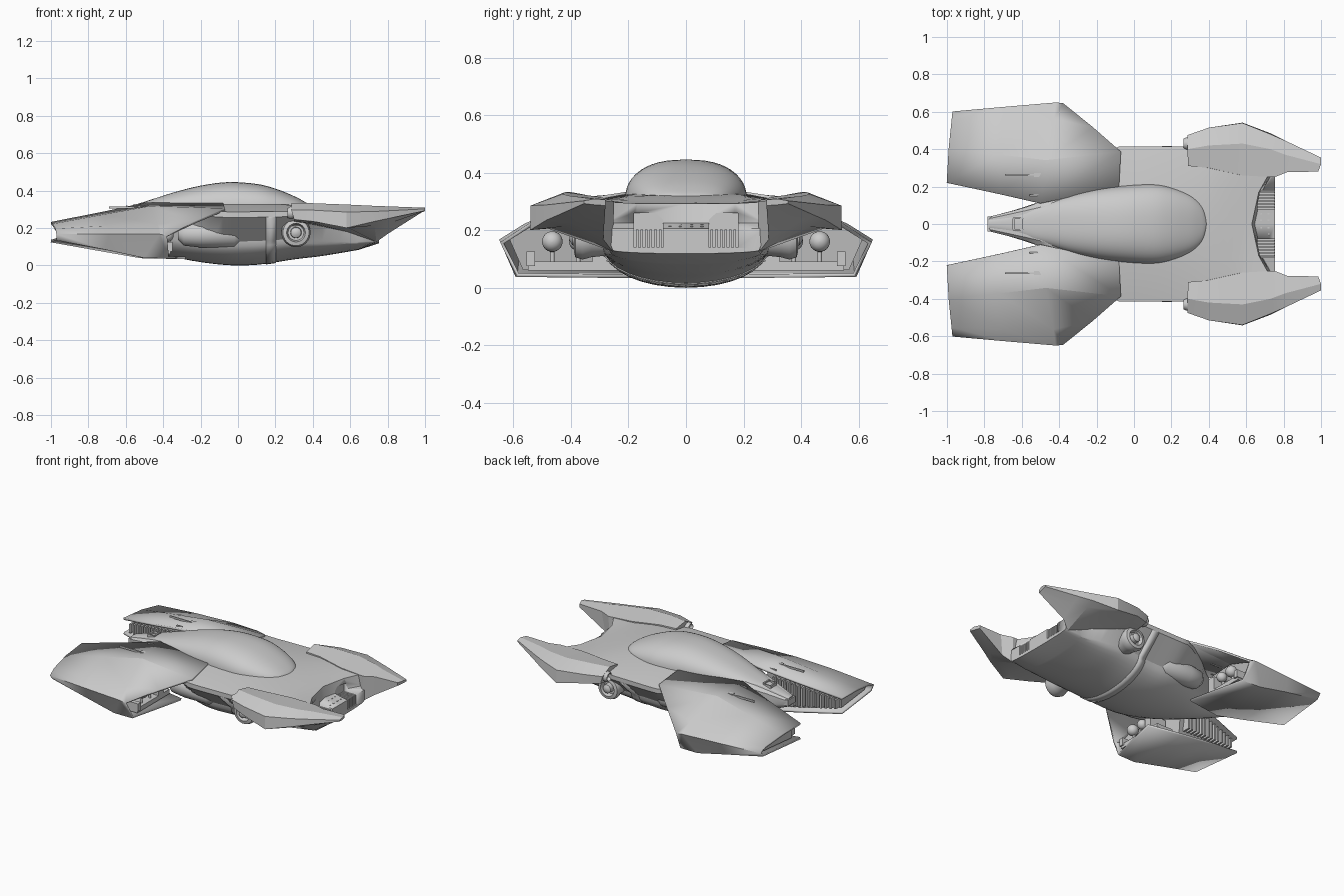
import bpy, bmesh, math
from mathutils import Vector

if "Cube" in bpy.data.objects:
    bpy.data.objects.remove(bpy.data.objects["Cube"])

COL = bpy.context.collection


def finish(name, bm, mirror=False, angle=30):
    bmesh.ops.recalc_face_normals(bm, faces=bm.faces)
    me = bpy.data.meshes.new(name)
    bm.to_mesh(me)
    bm.free()
    ob = bpy.data.objects.new(name, me)
    COL.objects.link(ob)
    for o in bpy.context.selected_objects:
        o.select_set(False)
    ob.select_set(True)
    bpy.context.view_layer.objects.active = ob
    bpy.ops.object.shade_smooth_by_angle(angle=math.radians(angle))
    if mirror:
        m = ob.modifiers.new("mirror", 'MIRROR')
        m.use_axis = (False, True, False)
        m.use_clip = False
    return ob


def loft(name, rings, closed=True, mirror=False, angle=30):
    """Skin a list of equal-length point rings."""
    bm = bmesh.new()
    vs = [[bm.verts.new(p) for p in r] for r in rings]
    n = len(rings[0])
    for a, b in zip(vs, vs[1:]):
        for i in range(n if closed else n - 1):
            j = (i + 1) % n
            bm.faces.new((a[i], a[j], b[j], b[i]))
    if closed:
        bm.faces.new(vs[0])
        bm.faces.new(vs[-1])
    return finish(name, bm, mirror, angle)


def thicken(ob, t):
    m = ob.modifiers.new("thickness", 'SOLIDIFY')
    m.thickness = t
    m.offset = 0


def spline(rows, steps=4):
    """Catmull-Rom refinement of a table of sections."""
    out = []
    for i in range(len(rows) - 1):
        p0, p1, p2 = rows[max(i - 1, 0)], rows[i], rows[i + 1]
        p3 = rows[min(i + 2, len(rows) - 1)]
        for s in range(steps):
            t = s / steps
            out.append([0.5 * (2 * b + (c - a) * t + (2 * a - 5 * b + 4 * c - d) * t * t
                               + (3 * b - a - 3 * c + d) * t ** 3)
                        for a, b, c, d in zip(p0, p1, p2, p3)])
    return out + [list(rows[-1])]


def boxes(name, items, mirror=True):
    """Boxes given as (centre, size) in one object."""
    bm = bmesh.new()
    for c, s in items:
        for v in bmesh.ops.create_cube(bm, size=1)['verts']:
            v.co = Vector([v.co[k] * s[k] + c[k] for k in range(3)])
    return finish(name, bm, mirror)


def lathe(name, origin, axis, profile, n=28):
    """Turn (distance, radius) pairs round an axis."""
    ax = Vector(axis).normalized()
    u = ax.orthogonal().normalized()
    w = ax.cross(u)
    rings = [[Vector(origin) + ax * d + (u * math.cos(2 * math.pi * i / n)
              + w * math.sin(2 * math.pi * i / n)) * r for i in range(n)] for d, r in profile]
    return loft(name, rings, mirror=True, angle=40)


# hull: x, top z, deck y, deck z, shoulder y, shoulder z, lip z, belly y, belly z, keel z
def hull_ring(s):
    x, zt, y1, z1, ys, zs, zl, yu, zu, zb = s
    half = [(y1, z1), (min(ys, .415), zs), (min(ys, .415), zl)]
    half += [(yu * math.cos(t * math.pi / 16), zu - (zu - zb) * math.sin(t * math.pi / 16))
             for t in range(8)]
    ring = [(0, zt)] + half + [(0, zb)] + [(-y, z) for y, z in reversed(half)]
    # the deck edge above the nose shelf is swept forward at the sides
    return [(x + (.1 * (y / .28) ** 2 if .6 < x < .7 and z > .19 else 0), y, z) for y, z in ring]


hull = spline([
    (-.77, .26, .03, .26, .04, .25, .235, .035, .225, .20),
    (-.50, .33, .09, .325, .12, .30, .25, .12, .20, .09),
    (-.30, .335, .15, .33, .27, .305, .27, .21, .15, .035),
    (-.08, .335, .21, .325, .415, .287, .257, .275, .13, .003),
    (.10, .335, .21, .325, .415, .287, .257, .28, .13, .003),
    (.30, .325, .20, .323, .41, .29, .26, .29, .14, .032),
    (.45, .312, .20, .315, .36, .30, .25, .28, .13, .05),
    (.63, .292, .17, .292, .27, .298, .23, .265, .125, .08)])
hull += [(.645, .225, .17, .225, .275, .225, .20, .265, .125, .083),
         (.755, .205, .17, .205, .275, .205, .19, .255, .13, .118)]
hull_ob = loft("hull", [hull_ring(s) for s in hull])

# nose vent recesses and fins
cut = boxes("vent_cutter", [((.74, y, .20), (.16, .10, .12)) for y in (.13, -.13)], False)
cut.hide_render = True
cut.hide_set(True)
b = hull_ob.modifiers.new("vents", 'BOOLEAN')
b.object = cut
b.solver = 'EXACT'
boxes("nose_vent_fins", [((.70, .09 + i * .016, .17), (.10, .009, .065)) for i in range(6)])
boxes("nose_bolts", [((x, y, .216 - (x - .68) * .15), (.01, .01, .008))
                     for x in (.68, .72) for y in (.02, .055)])

# canopy teardrop running back into the tail: x, half width, top z
def canopy_ring(s):
    x, w, zt = s
    base = min(.30, zt - .03)
    pts = []
    for i in range(25):
        c, q = math.cos(math.pi * i / 24), math.sin(math.pi * i / 24)
        pts.append((x, w * math.copysign(abs(c) ** .82, c), base + (zt - base) * abs(q) ** .82))
    return pts


loft("canopy", [canopy_ring(s) for s in spline([
    (-.775, .035, .262), (-.62, .065, .305), (-.5, .10, .34), (-.35, .15, .388), (-.2, .185, .426),
    (-.05, .205, .445), (.1, .212, .435), (.2, .195, .41), (.3, .155, .37), (.36, .105, .338),
    (.385, .05, .32), (.39, .01, .31)])])
boxes("tail_frame", [((-.62, .03, .30), (.055, .008, .03)), ((-.645, 0, .298), (.01, .06, .03)),
                     ((-.595, 0, .305), (.01, .06, .03)), ((-.76, 0, .235), (.045, .08, .04))])

# rear wings: hollow shells, open at the front, slotted on the inner and rear edges
wing = [
    [(-1, .22, .225), (-.99, .40, .215), (-.975, .55, .19), (-.97, .595, .165),
     (-.97, .57, .14), (-1, .22, .13)],
    [(-.72, .16, .28), (-.72, .37, .265), (-.70, .56, .205), (-.69, .62, .165),
     (-.71, .585, .09), (-.72, .18, .08)],
    [(-.50, .11, .328), (-.47, .34, .31), (-.43, .56, .215), (-.42, .643, .165),
     (-.50, .59, .045), (-.52, .16, .045)],
    [(-.08, .20, .327), (-.07, .385, .298), (-.22, .515, .235), (-.38, .64, .155),
     (-.37, .585, .043), (-.28, .20, .04)]]
thicken(loft("rear_wing_shell", wing, closed=False, mirror=True, angle=12), .014)


def inset(ring, k, dx):
    c = sum((Vector(p) for p in ring), Vector()) / len(ring)
    return [c + (Vector(p) - c) * k + Vector((dx, 0, 0)) for p in ring]


loft("rear_wing_core", [inset(wing[0], .78, .03), inset(wing[1], .86, 0), inset(wing[2], .88, 0)],
     mirror=True)
# slats along the inner edge of each wing
slats = []
for i in range(14):
    t = i / 13
    x = -.95 + .4 * t
    slats.append(((x, .24 - .08 * t, .175 + .01 * t), (.012, .05, .06 + .13 * t)))
boxes("wing_inner_slats", slats)
boxes("wing_top_louvres", [((-.54, .263, .309), (.30, .008, .012)), ((-.48, .263, .313), (.11, .022, .012)),
                           ((-.52, .155, .322), (.08, .008, .012))])

# engine fittings inside the wing openings
for i, (y, r) in enumerate([(.465, .036), (.375, .032)]):
    lathe(f"engine_ball_{i}", (-.38, y, .16), (1, 0, 0),
          [(-r * math.cos(a * math.pi / 12), max(r * math.sin(a * math.pi / 12), .001))
           for a in range(13)], 20)
    lathe(f"engine_pipe_{i}", (-.52, y, .16), (1, 0, 0), [(0, .02), (.14, .02)], 16)
    lathe(f"engine_strut_{i}", (-.39, y, .06), (0, 0, 1), [(0, .008), (.09, .008)], 10)
boxes("engine_tray", [((-.42, .38, .075), (.12, .34, .03)), ((-.40, .54, .10), (.10, .03, .05)),
                      ((-.42, .30, .13), (.12, .05, .10))])
lathe("side_pod", (-.32, .245, .165), (1, 0, 0),
      [(0, .03), (.03, .06), (.12, .07), (.30, .07), (.33, .05), (.34, .01)])

# front prongs
prong = [
    [(.29, .31, .315), (.285, .40, .332), (.285, .475, .295), (.30, .475, .245),
     (.30, .40, .235), (.30, .31, .25)],
    [(.40, .30, .315), (.40, .42, .332), (.40, .515, .295), (.40, .515, .235),
     (.40, .45, .225), (.40, .29, .215)],
    [(.58, .26, .305), (.58, .43, .325), (.58, .54, .285), (.58, .542, .20),
     (.58, .48, .205), (.58, .27, .18)],
    [(.75, .25, .298), (.73, .40, .318), (.73, .48, .288), (.73, .485, .235),
     (.73, .43, .212), (.74, .255, .125)],
    [(.82, .278, .302), (.81, .37, .315), (.81, .445, .292), (.81, .445, .252),
     (.81, .39, .225), (.80, .288, .168)],
    [(.985, .28, .306), (1, .32, .308), (1, .355, .302), (1, .355, .292),
     (.995, .32, .288), (.985, .28, .285)]]
loft("front_prong", prong, mirror=True, angle=20)
lathe("prong_rear_nozzle", (.30, .43, .28), (-1, 0, 0),
      [(0, .03), (.02, .034), (.035, .026), (.015, .018)])

# side thrusters under the shoulders
lathe("side_thruster", (.31, .24, .175), (0, 1, 0),
      [(0, .06), (.09, .07), (.12, .078), (.145, .07), (.15, .05), (.12, .042), (.12, .03),
       (.155, .028), (.165, .012)])
# thin band round the belly
band = [hull_ring(q)[3:-2] for q in hull if .10 < q[0] < .22]
thicken(loft("belly_band", band, closed=False), .008)
